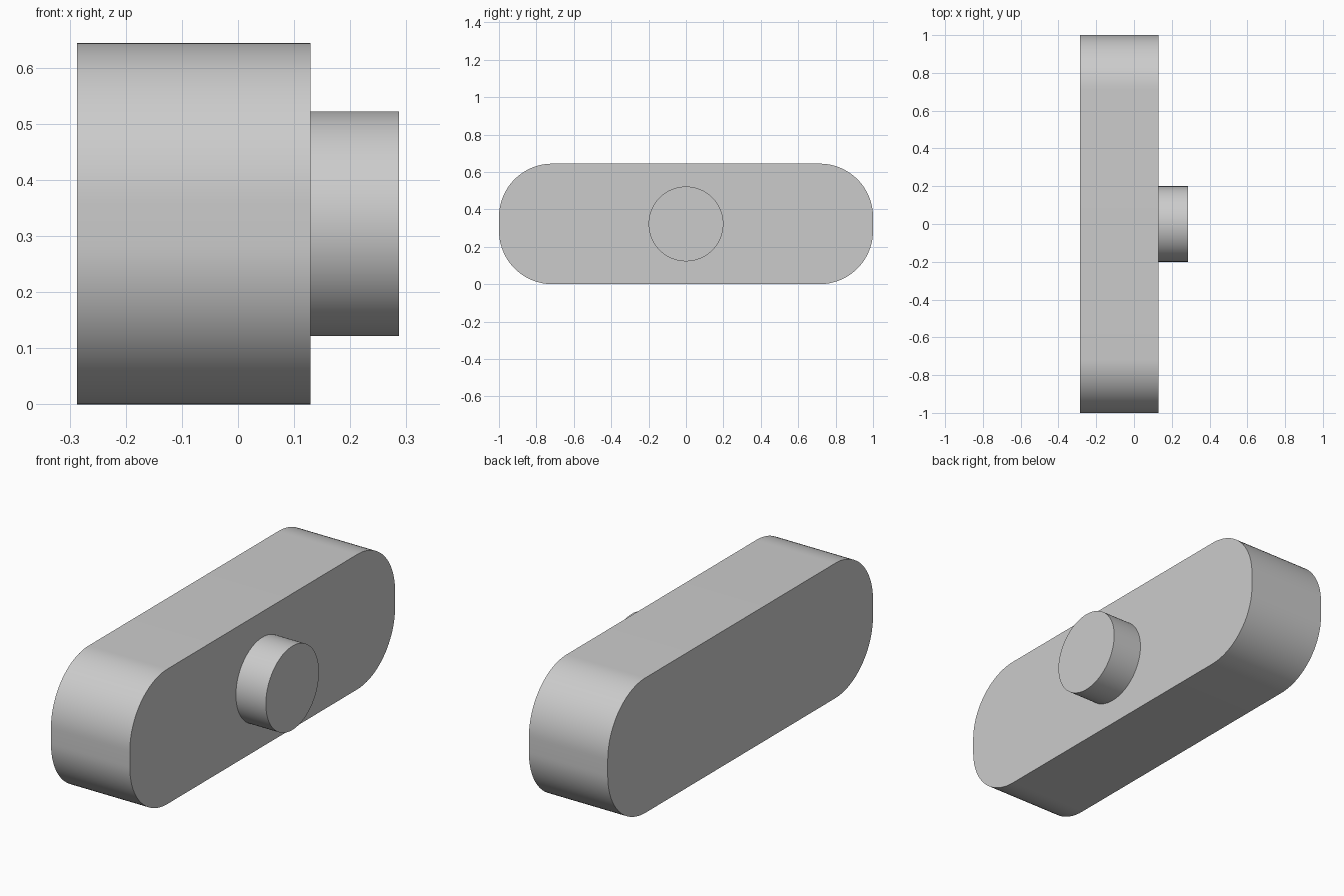
import bpy
import bmesh
import math
from mathutils import Matrix

cube = bpy.data.objects.get("Cube")
if cube:
    bpy.data.objects.remove(cube, do_unlink=True)

HEIGHT = 0.644
BACK, FACE, TIP = -0.287, 0.129, 0.287
CORNER = 0.285
KNOB_RADIUS = 0.2

# Single grey finish
grey = bpy.data.materials.new("light_grey")
grey.use_nodes = True
colour = (0.6, 0.6, 0.6, 1)
grey.diffuse_color = colour
grey.node_tree.nodes["Principled BSDF"].inputs["Base Color"].default_value = colour


def finish(bm, name):
    mesh = bpy.data.meshes.new(name)
    bm.normal_update()
    bm.to_mesh(mesh)
    bm.free()
    mesh.materials.append(grey)
    obj = bpy.data.objects.new(name, mesh)
    bpy.context.collection.objects.link(obj)
    bpy.ops.object.select_all(action="DESELECT")
    obj.select_set(True)
    bpy.context.view_layer.objects.active = obj
    bpy.ops.object.shade_smooth_by_angle(angle=math.radians(30))
    return obj


# Long body: a block with its four crosswise edges rounded
bm = bmesh.new()
bmesh.ops.create_cube(bm, size=1, matrix=Matrix.Translation(((BACK + FACE) / 2, 0, HEIGHT / 2))
                      @ Matrix.Diagonal((FACE - BACK, 2, HEIGHT, 1)))
crosswise = [e for e in bm.edges if abs(e.verts[0].co.x - e.verts[1].co.x) > 0.1]
bmesh.ops.bevel(bm, geom=crosswise, offset=CORNER, offset_type="OFFSET",
                segments=24, profile=0.5, affect="EDGES")
finish(bm, "body")

# Round boss on the +x face, sunk slightly into the body
SINK = 0.02
start = FACE - SINK
bm = bmesh.new()
bmesh.ops.create_cone(bm, cap_ends=True, segments=96, radius1=KNOB_RADIUS, radius2=KNOB_RADIUS,
                      depth=TIP - start,
                      matrix=Matrix.Translation(((start + TIP) / 2, 0, HEIGHT / 2))
                      @ Matrix.Rotation(math.pi / 2, 4, "Y"))
finish(bm, "round_boss")
